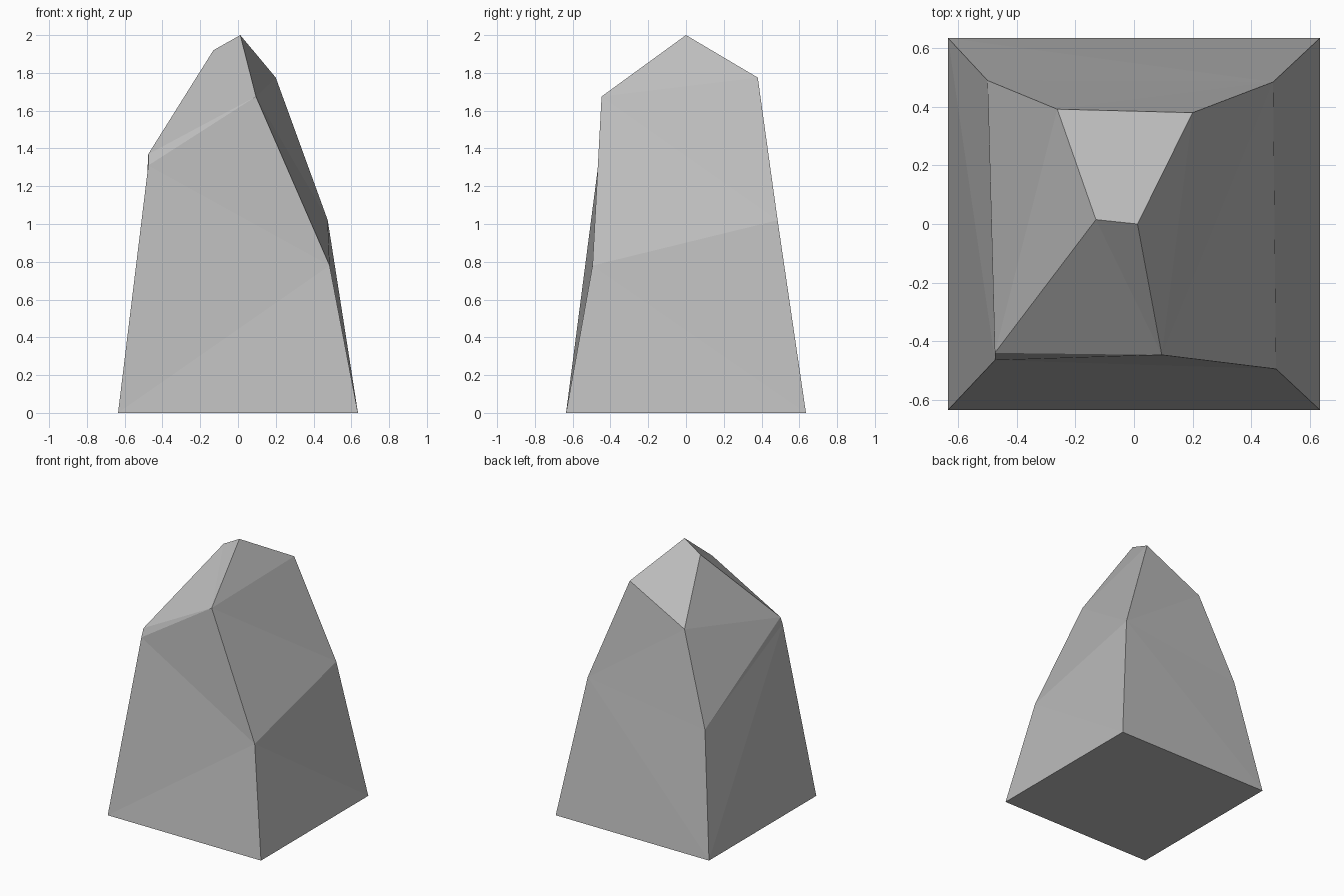
import bpy
import bmesh

default_cube = bpy.data.objects.get("Cube")
if default_cube:
    bpy.data.objects.remove(default_cube, do_unlink=True)

# Stone colour
stone = bpy.data.materials.new("stone_grey")
stone.use_nodes = True
grey = (0.5, 0.5, 0.5, 1)
stone.diffuse_color = grey
stone.node_tree.nodes["Principled BSDF"].inputs["Base Color"].default_value = grey

# Corner rings, each running front right, front left, back left, back right
half = 0.635
base_ring = [(-half, -half, 0), (half, -half, 0), (half, half, 0), (-half, half, 0)]
middle_ring = [(-0.475, -0.465, 1.31), (0.485, -0.495, 0.78),
               (0.475, 0.485, 1.02), (-0.5, 0.49, 0.887)]
shoulder_ring = [(-0.475, -0.44, 1.37), (0.095, -0.447, 1.675),
                 (0.2, 0.38, 1.775), (-0.262, 0.392, 1.54)]
ridge = [(-0.13, 0.015, 1.92), (0.012, 0, 2)]

bm = bmesh.new()


def add_points(points):
    return [bm.verts.new(p) for p in points]


def split_quad(a, b, c, d, rising):
    """Fold a quad along a-c (rising) or b-d."""
    triangles = [(a, b, c), (a, c, d)] if rising else [(a, b, d), (b, c, d)]
    for triangle in triangles:
        bm.faces.new(triangle)


def join_rings(lower, upper, folds):
    for i, rising in enumerate(folds):
        j = (i + 1) % len(lower)
        split_quad(lower[i], lower[j], upper[j], upper[i], rising)


base, middle, shoulder = map(add_points, (base_ring, middle_ring, shoulder_ring))
peak_right, peak_left = add_points(ridge)

# Underside and chiselled walls
bm.faces.new(base[::-1])
join_rings(base, middle, (True, False, False, True))
join_rings(middle, shoulder, (True, False, True, True))

# Sloping cap around the short ridge
front_right, front_left, back_left, back_right = shoulder
split_quad(front_right, front_left, peak_left, peak_right, False)
bm.faces.new((front_left, back_left, peak_left))
split_quad(back_left, back_right, peak_right, peak_left, True)
bm.faces.new((back_right, front_right, peak_right))

bm.normal_update()
mesh = bpy.data.meshes.new("standing_rock")
bm.to_mesh(mesh)
bm.free()
mesh.materials.append(stone)
rock = bpy.data.objects.new("standing_rock", mesh)
bpy.context.collection.objects.link(rock)
